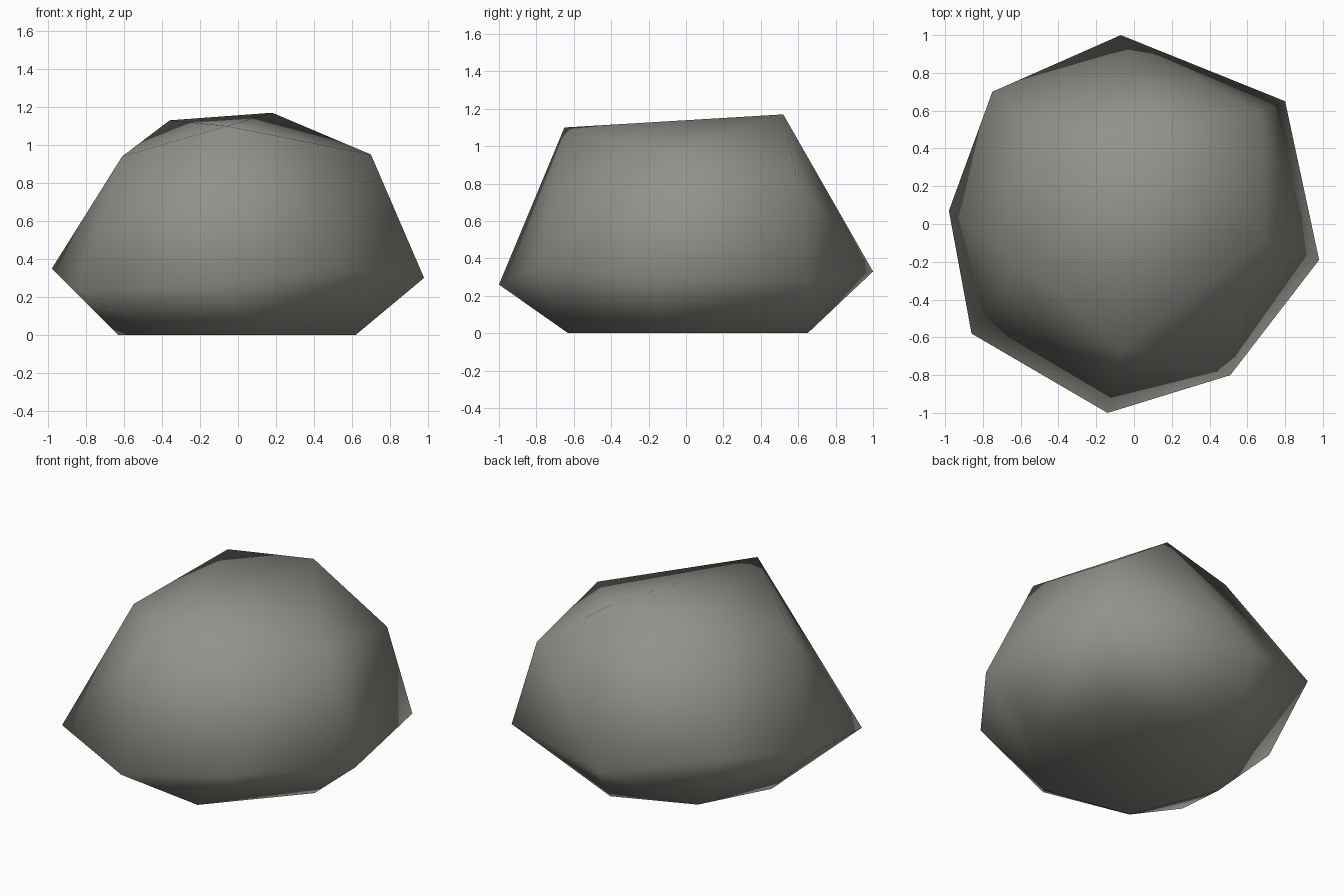
import bpy, bmesh

if "Cube" in bpy.data.objects:
    bpy.data.objects.remove(bpy.data.objects["Cube"])

# Corner points of the boulder, in three rough rings
base_ring = [(.15, -.63), (.62, -.10), (.47, .38), (.09, .65), (-.40, .45), (-.63, .02), (-.41, -.53)]
belly_ring = [(-.07, 1, .33), (.80, .65, .28), (.98, -.19, .30), (.51, -.80, .35),
              (-.14, -1, .26), (-.86, -.58, .23), (-.98, .07, .35), (-.75, .70, .49)]
crown_ring = [(.18, .52, 1.17), (.66, .59, .83), (.70, -.09, .95),
              (-.06, -.65, 1.10), (-.61, -.20, .94), (-.36, .41, 1.13)]

# Wrap the corners in a faceted convex skin
bm = bmesh.new()
for p in [(x, y, 0) for x, y in base_ring] + belly_ring + crown_ring:
    bm.verts.new(p)
hull = bmesh.ops.convex_hull(bm, input=bm.verts[:])
loose = [v for v in bm.verts if not v.link_faces]
bmesh.ops.delete(bm, geom=loose, context='VERTS')
bmesh.ops.recalc_face_normals(bm, faces=bm.faces[:])
for f in bm.faces:
    f.smooth = True

mesh = bpy.data.meshes.new("boulder")
bm.to_mesh(mesh)
bm.free()

# Single warm grey stone colour
stone = bpy.data.materials.new("warm grey stone")
stone.diffuse_color = (.29, .283, .255, 1)
stone.use_nodes = True
stone.node_tree.nodes["Principled BSDF"].inputs["Base Color"].default_value = stone.diffuse_color
mesh.materials.append(stone)
bpy.context.collection.objects.link(bpy.data.objects.new("boulder", mesh))
